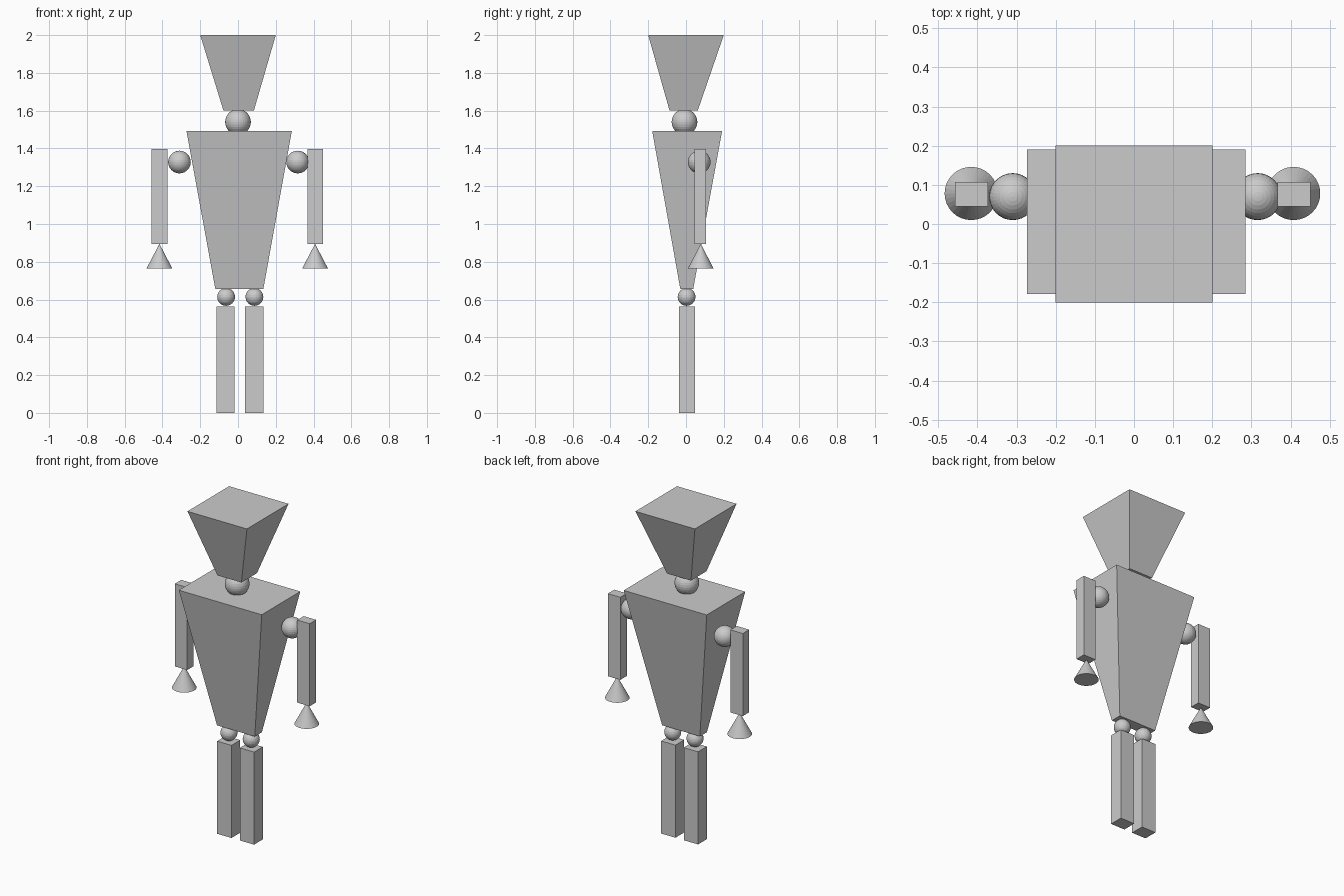
import bpy, bmesh

if "Cube" in bpy.data.objects:
    bpy.data.objects.remove(bpy.data.objects["Cube"])


def tapered_box(name, low, high):
    """low/high: (x0, x1, y0, y1, z) rectangles joined into a closed block."""
    bm = bmesh.new()
    rings = []
    for x0, x1, y0, y1, z in (low, high):
        rings.append([bm.verts.new((x, y, z)) for x, y in
                      ((x0, y0), (x1, y0), (x1, y1), (x0, y1))])
    a, b = rings
    bm.faces.new(a[::-1])
    bm.faces.new(b)
    for i in range(4):
        j = (i + 1) % 4
        bm.faces.new((a[i], a[j], b[j], b[i]))
    mesh = bpy.data.meshes.new(name)
    bm.to_mesh(mesh)
    bm.free()
    obj = bpy.data.objects.new(name, mesh)
    bpy.context.collection.objects.link(obj)


def box(name, x, y, hx, hy, z0, z1):
    rect = (x - hx, x + hx, y - hy, y + hy)
    tapered_box(name, rect + (z0,), rect + (z1,))


def ball(name, loc, r):
    bpy.ops.mesh.primitive_uv_sphere_add(segments=32, ring_count=16, radius=r, location=loc)
    bpy.context.object.name = name


# head, neck and torso
tapered_box("head", (-0.077, 0.084, -0.087, 0.062, 1.60), (-0.20, 0.20, -0.20, 0.20, 2.0))
ball("neck_joint", (0.0, -0.008, 1.54), 0.068)
tapered_box("torso", (-0.12, 0.134, -0.030, 0.038, 0.655), (-0.273, 0.285, -0.179, 0.191, 1.493))

# arms: shoulder ball, bar and cone hand
for side, shoulder_x, arm_x in (("left", -0.31, -0.415), ("right", 0.316, 0.409)):
    ball(side + "_shoulder", (shoulder_x, 0.07, 1.328), 0.06)
    box(side + "_arm", arm_x, 0.076, 0.042, 0.031, 0.895, 1.397)
    bpy.ops.mesh.primitive_cone_add(vertices=32, radius1=0.068, radius2=0, depth=0.13,
                                    location=(arm_x - 0.001, 0.078, 0.83))
    bpy.context.object.name = side + "_hand"

# legs: hip ball and bar
for side, hip_x, leg_x in (("left", -0.063, -0.066), ("right", 0.087, 0.086)):
    ball(side + "_hip", (hip_x, 0.003, 0.614), 0.047)
    box(side + "_leg", leg_x, 0.005, 0.048, 0.042, 0.0, 0.563)
